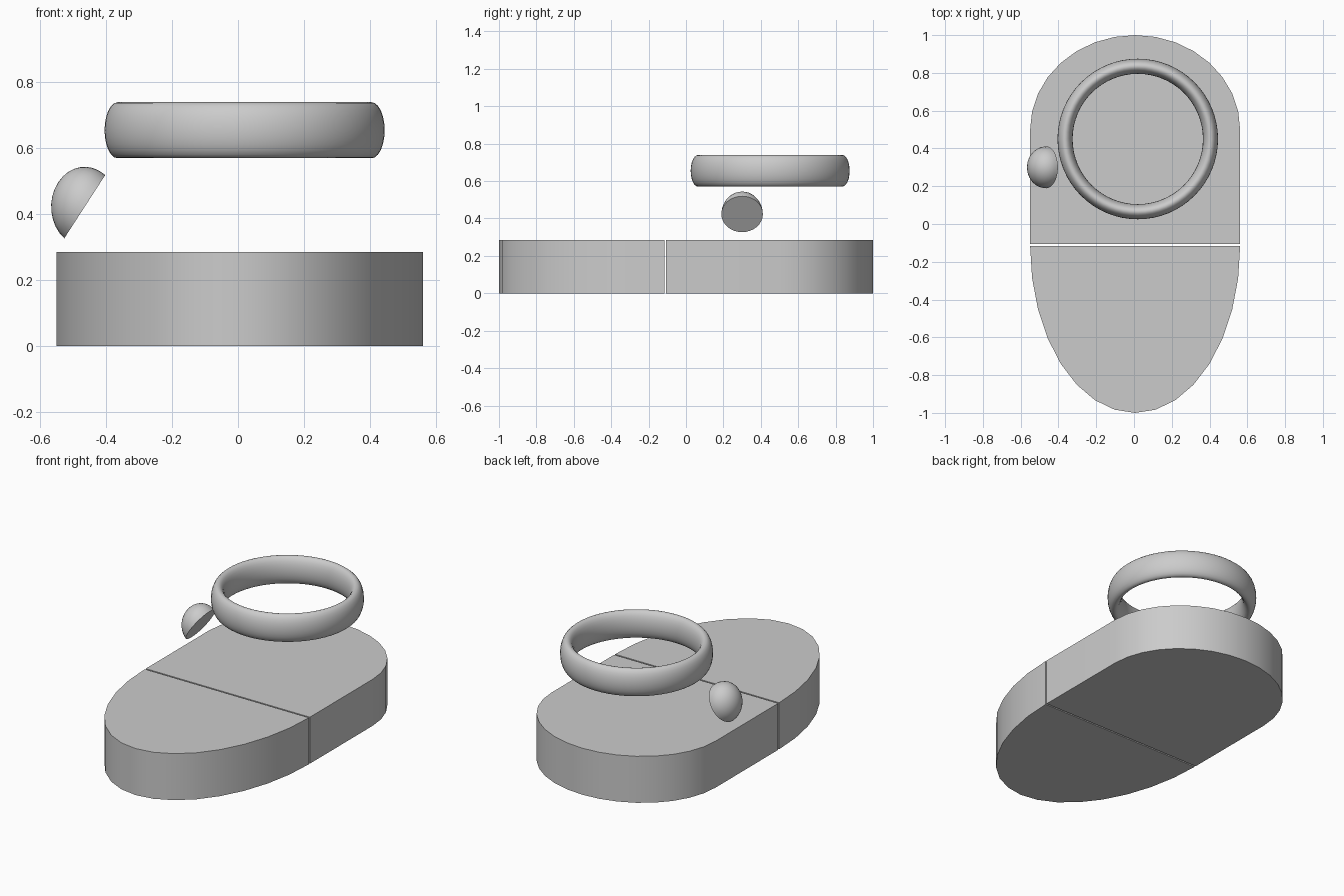
import bpy, bmesh, math
from mathutils import Matrix

cube = bpy.data.objects.get("Cube")
if cube:
    bpy.data.objects.remove(cube, do_unlink=True)

grey = bpy.data.materials.new("plain_grey")
grey.use_nodes = True
grey.diffuse_color = (0.6, 0.6, 0.6, 1)
grey.node_tree.nodes["Principled BSDF"].inputs["Base Color"].default_value = grey.diffuse_color

CENTRE_X, HALF_WIDTH, HEIGHT = 0.006, 0.556, 0.285


def finish(name, bm):
    """Turn a bmesh into a smooth-shaded grey object with sharp edges kept."""
    bmesh.ops.recalc_face_normals(bm, faces=bm.faces)
    mesh = bpy.data.meshes.new(name)
    bm.to_mesh(mesh)
    bm.free()
    mesh.materials.append(grey)
    obj = bpy.data.objects.new(name, mesh)
    bpy.context.collection.objects.link(obj)
    bpy.ops.object.select_all(action="DESELECT")
    obj.select_set(True)
    bpy.context.view_layer.objects.active = obj
    bpy.ops.object.shade_smooth_by_angle(angle=math.radians(35))
    return obj


def half_ellipse(centre_y, radius_y, steps=16):
    return [(CENTRE_X + HALF_WIDTH * math.cos(math.pi * i / steps),
             centre_y + radius_y * math.sin(math.pi * i / steps))
            for i in range(steps + 1)]


def slab(name, outline):
    bm = bmesh.new()
    face = bm.faces.new([bm.verts.new((x, y, 0)) for x, y in outline])
    top = bmesh.ops.extrude_face_region(bm, geom=[face], use_keep_orig=True)
    verts = [v for v in top["geom"] if isinstance(v, bmesh.types.BMVert)]
    bmesh.ops.translate(bm, verts=verts, vec=(0, 0, HEIGHT))
    return finish(name, bm)


# Base in two pieces with a narrow gap between them
slab("base_front", half_ellipse(-0.116, -0.884))
left, right = CENTRE_X - HALF_WIDTH, CENTRE_X + HALF_WIDTH
slab("base_rear", half_ellipse(0.5, 0.5) + [(left, -0.107), (right, -0.107)])

# Floating ring: a torus with a tall elliptical section
bm = bmesh.new()
around, section = 64, 24
rings = []
for i in range(around):
    a = math.tau * i / around
    loop = []
    for j in range(section):
        b = math.tau * j / section
        r = 0.385 + 0.04 * math.cos(b)
        loop.append(bm.verts.new((0.02 + r * math.cos(a), 0.45 + r * math.sin(a),
                                  0.655 + 0.085 * math.sin(b))))
    rings.append(loop)
for i in range(around):
    p, q = rings[i], rings[(i + 1) % around]
    for j in range(section):
        k = (j + 1) % section
        bm.faces.new((p[j], q[j], q[k], p[k]))
finish("floating_ring", bm)

# Tilted half dome with a flat cut face
bm = bmesh.new()
bmesh.ops.create_uvsphere(bm, u_segments=32, v_segments=16, radius=1)
geom = bm.verts[:] + bm.edges[:] + bm.faces[:]
cut = bmesh.ops.bisect_plane(bm, geom=geom, dist=1e-4, plane_co=(0, 0, 0),
                             plane_no=(0, 0, 1), clear_inner=True)
rim = [e for e in bm.edges if e.is_boundary]
bmesh.ops.contextual_create(bm, geom=rim)
placement = (Matrix.Translation((-0.465, 0.3, 0.423))
             @ Matrix.Diagonal((0.102, 0.111, 0.121, 1))
             @ Matrix.Rotation(math.radians(-52.5), 4, "Y"))
bmesh.ops.transform(bm, matrix=placement, verts=bm.verts)
finish("half_dome", bm)
